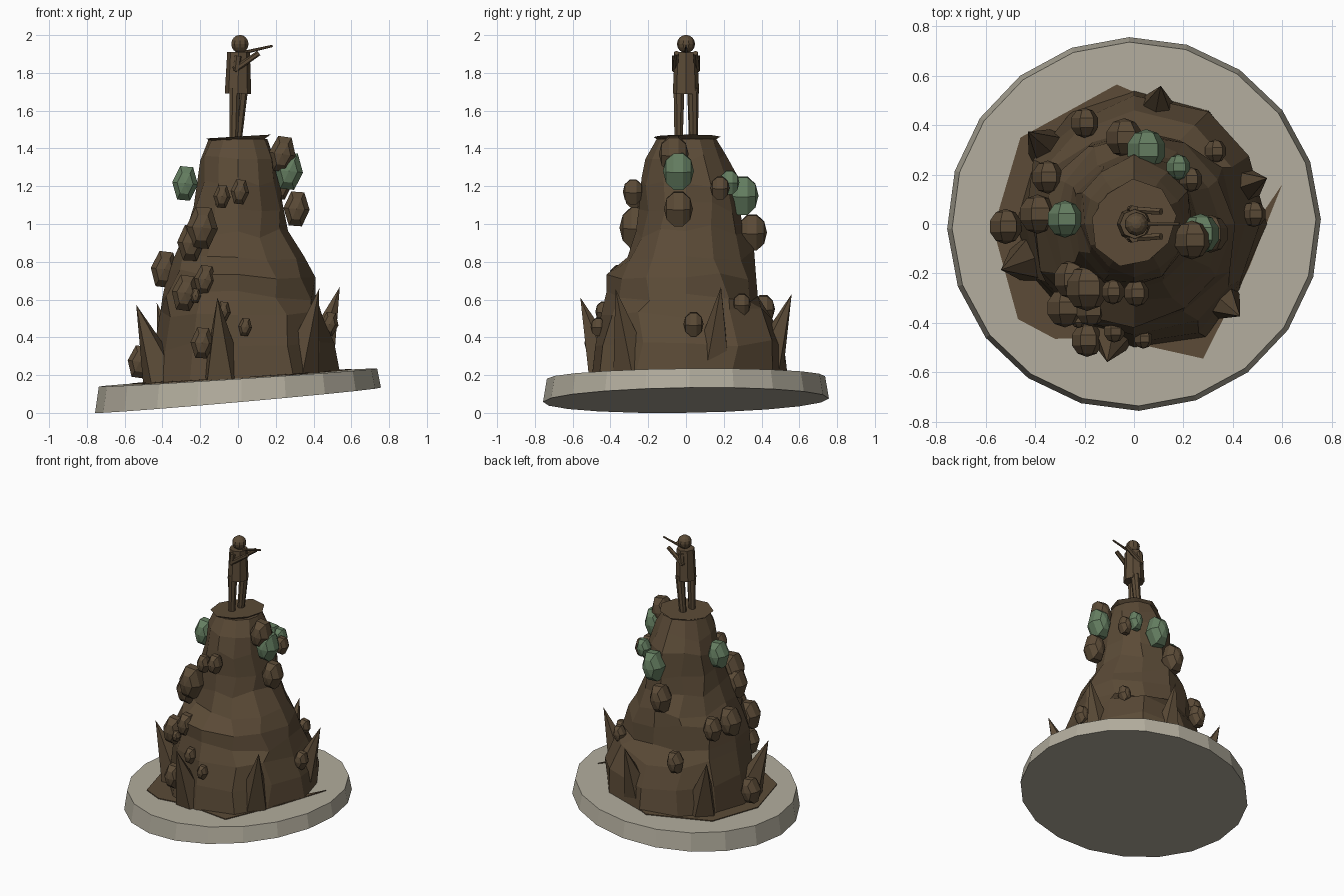
import bpy, bmesh, math, random
from mathutils import Vector, Matrix

if "Cube" in bpy.data.objects:
    bpy.data.objects.remove(bpy.data.objects["Cube"])

random.seed(7)


def material(name, rgb):
    m = bpy.data.materials.new(name)
    m.diffuse_color = (*rgb, 1)
    m.use_nodes = True
    m.node_tree.nodes["Principled BSDF"].inputs["Base Color"].default_value = m.diffuse_color
    return m


BROWN = material("bronze_brown", (0.105, 0.07, 0.038))
GREEN = material("patina_green", (0.13, 0.21, 0.12))
STONE = material("pale_stone", (0.45, 0.42, 0.34))


def finish(bm, name, mat):
    bmesh.ops.recalc_face_normals(bm, faces=bm.faces)
    me = bpy.data.meshes.new(name)
    bm.to_mesh(me)
    bm.free()
    ob = bpy.data.objects.new(name, me)
    bpy.context.collection.objects.link(ob)
    me.materials.append(mat)
    return ob


def loft(name, rings, mat):
    """Skin a stack of closed rings and cap both ends."""
    bm = bmesh.new()
    vs = [[bm.verts.new(p) for p in r] for r in rings]
    n = len(vs[0])
    for a, b in zip(vs, vs[1:]):
        for i in range(n):
            j = (i + 1) % n
            bm.faces.new((a[i], a[j], b[j], b[i]))
    bm.faces.new(vs[0][::-1])
    bm.faces.new(vs[-1])
    return finish(bm, name, mat)


def rod(name, p, q, r1, r2, n, mat=BROWN):
    """Straight tapered rod from p to q."""
    p, q = Vector(p), Vector(q)
    d = q - p
    bm = bmesh.new()
    bmesh.ops.create_cone(bm, cap_ends=True, segments=n, radius1=r1, radius2=r2, depth=d.length)
    rot = d.to_track_quat('Z', 'Y').to_matrix().to_4x4()
    bm.transform(Matrix.Translation((p + q) / 2) @ rot)
    return finish(bm, name, mat)


def ball(name, c, scale, seg, rings, mat, lie=0.0, spin=0.0, tilt=0.0):
    """Low-poly ellipsoid; lie turns its pole, spin turns it about the pole."""
    bm = bmesh.new()
    bmesh.ops.create_uvsphere(bm, u_segments=seg, v_segments=rings, radius=1)
    bm.transform(Matrix.Translation(c) @ Matrix.Rotation(tilt, 4, 'Y') @ Matrix.Diagonal((*scale, 1))
                 @ Matrix.Rotation(lie, 4, 'X') @ Matrix.Rotation(spin, 4, 'Z'))
    return finish(bm, name, mat)


# Tilted plinth disc
def disc_top(x, y):
    return 0.187 + 0.065 * x + 0.01 * y


def disc_ring(r, zf):
    out = []
    for i in range(20):
        a = math.tau * i / 20 + 0.026
        x, y = r * math.cos(a), r * math.sin(a)
        out.append((x, y, zf(x, y)))
    return out


loft("plinth_disc", [disc_ring(0.757, lambda x, y: 0.067 + 0.088 * x + 0.014 * y),
                     disc_ring(0.737, disc_top)], STONE)

# Thin ragged skirt lying on the disc
skirt = [(-.07, .565), (-.46, .35), (-.57, -.02), (-.47, -.385), (-.32, -.465), (-.1, -.46),
         (.28, -.545), (.465, -.18), (.6, .16), (.47, -.03), (.45, .1), (.2, .45)]
loft("rock_skirt", [[(x, y, disc_top(x, y) + dz) for x, y in skirt] for dz in (-.02, .006)], BROWN)

# Faceted mound: radius in the +x, +y, -x, -y directions at each height
profile = [
    (0.16, .54, .54, .48, .50), (0.36, .51, .52, .44, .48), (0.52, .45, .46, .41, .45),
    (0.62, .41, .38, .40, .42), (0.74, .41, .37, .37, .42), (0.84, .35, .36, .32, .31),
    (0.96, .265, .30, .27, .265), (1.08, .235, .29, .235, .25), (1.22, .225, .28, .22, .235),
    (1.34, .20, .21, .20, .215), (1.45, .155, .16, .155, .155)]
SIDES = 12
rings = []
for k, (z, *r4) in enumerate(profile):
    ring = []
    for i in range(SIDES):
        a = math.tau * i / SIDES
        s = 4 * i / SIDES
        q, f = int(s), s % 1
        r = r4[q] * (1 - f) + r4[(q + 1) % 4] * f
        if i % 3:
            r *= random.uniform(0.94, 1.06)
            a += random.uniform(-.07, .07)
        if i == 10 and k < 2:
            r *= 1.07
        x, y = r * math.cos(a), r * math.sin(a)
        zz = z + random.uniform(-.035, .035) if 0 < k < 10 else z
        if k == 0:
            zz = disc_top(x, y) - 0.01
        ring.append((x, y, zz))
    rings.append(ring)
loft("rock_mound", rings, BROWN)

# Ragged ledge on the summit
ledge = [[], []]
for i in range(9):
    a = math.tau * i / 9 + 0.2
    r = random.uniform(.155, .185)
    x, y = r * math.cos(a), r * math.sin(a)
    ledge[0].append((x * .75, y * .75, 1.435 + .04 * x))
    ledge[1].append((x, y, 1.463 + .06 * x))
loft("summit_ledge", ledge, BROWN)

# Spikes leaning outward around the foot
for i in range(6):
    a = math.radians(19 + 60 * i)
    c, s = math.cos(a), math.sin(a)
    rod(f"spike_{i + 1}", (.42 * c, .42 * s, disc_top(.42 * c, .42 * s) + .02),
        (.57 * c, .57 * s, .62 + .05 * c), .115, 0, 5)

# Knobbly boulders: x, y, z, half width
brown_balls = [
    (.01, -.28, 1.17, .052), (-.085, -.275, 1.145, .048), (-.19, -.26, .98, .088),
    (-.25, -.225, .90, .076), (-.39, .04, .76, .076), (-.175, -.35, .705, .061),
    (-.28, -.34, .635, .075), (-.225, -.39, .62, .03), (-.08, -.435, .535, .043),
    (.038, -.465, .455, .038), (-.19, -.47, .37, .065), (-.52, -.01, .27, .068),
    (.235, -.065, 1.37, .075), (.31, -.04, 1.08, .073), (.485, .04, .47, .05),
    (.23, .18, 1.19, .048), (-.04, .35, .955, .075), (.33, .295, .575, .045),
    (-.2, .41, .55, .058), (-.35, .19, .75, .064)]
green_balls = [(-.28, .02, 1.215, .072), (.27, -.04, 1.28, .078),
               (.05, .3, 1.15, .08), (.18, .23, 1.22, .05)]
for label, mat, group in (("boulder", BROWN, brown_balls), ("green_boulder", GREEN, green_balls)):
    for i, (x, y, z, r) in enumerate(group):
        ball(f"{label}_{i + 1}", (x, y, z), (r, r * 1.05, r * 1.5), 6, 5, mat,
             math.pi / 2, math.pi / 6, random.uniform(.05, .15))

# Standing figure aiming along +x
rod("tunic", (0, 0, 1.69), (.003, 0, 1.91), .07, .06, 8)
ball("head", (.01, 0, 1.953), (.048, .048, .048), 10, 8, BROWN)
for side, s, foot in (("near", -1, -.022), ("far", 1, -.002)):
    rod(f"{side}_leg", (foot, s * .039, 1.46), (s * .02 + .003, s * .037, 1.72), .024, .031, 8)
    rod(f"{side}_upper_arm", (0, s * .056, 1.89), (-.01, s * .058, 1.81), .02, .017, 6)
    rod(f"{side}_forearm", (-.02, s * .058, 1.815), (.11, s * .05, 1.905), .017, .014, 6)
rod("long_gun", (.02, 0, 1.905), (.183, 0, 1.943), .01, .006, 6)
